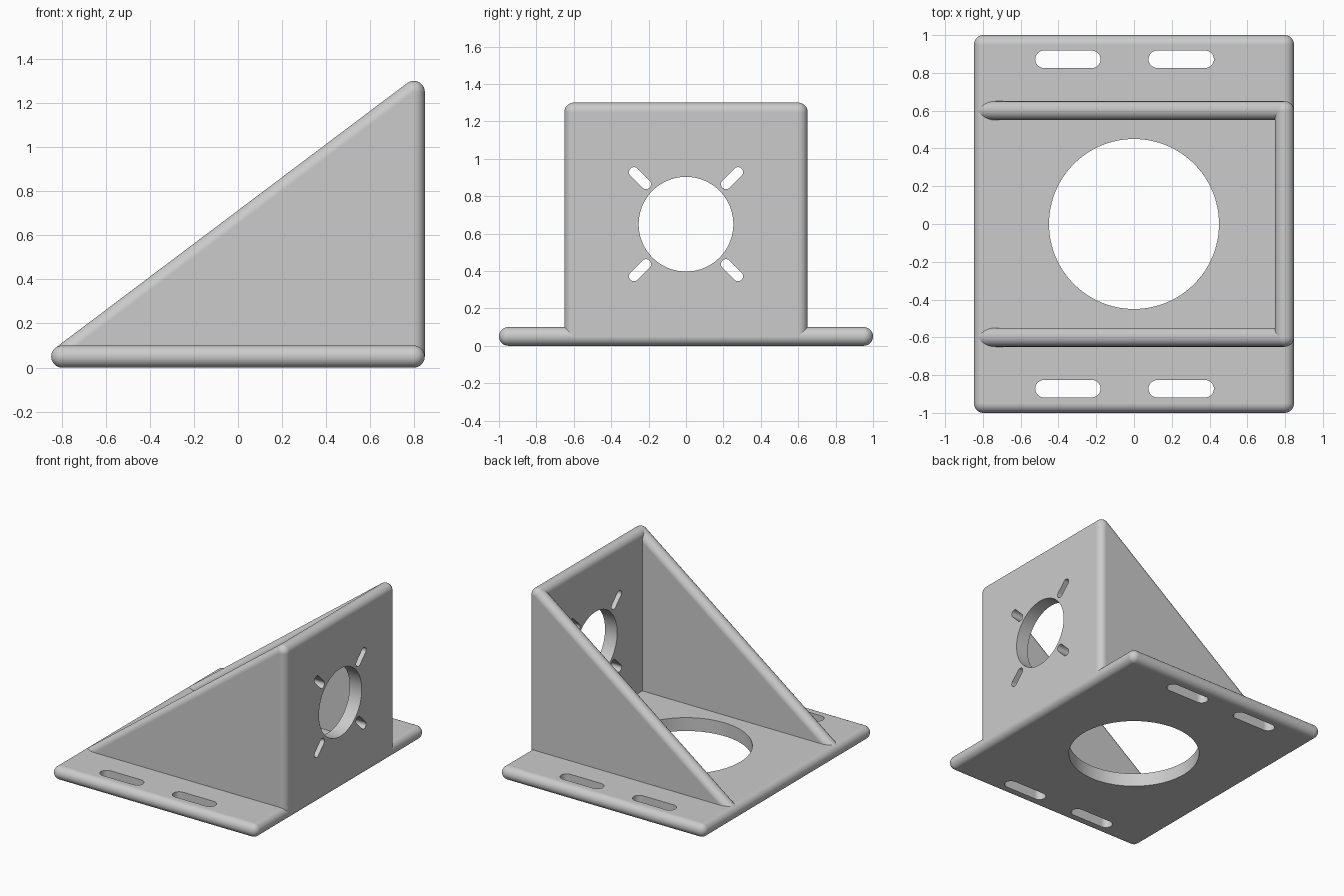
import bpy
import bmesh
import math
from mathutils import Vector, Matrix

default = bpy.data.objects.get("Cube")
if default:
    bpy.data.objects.remove(default, do_unlink=True)

R = 0.05            # edge radius, half the plate thickness
X = 0.797           # edge centre lines
Y = 0.95
RIB_Y = 0.60
TOP = 1.25
HOLE_Z = 0.65

grey = bpy.data.materials.new("plain grey")
grey.use_nodes = True
grey.diffuse_color = (0.6, 0.6, 0.6, 1)
grey.node_tree.nodes["Principled BSDF"].inputs["Base Color"].default_value = (0.6, 0.6, 0.6, 1)


def add_hull(bm, points):
    """Add the convex hull of a point cloud to bm as its own island."""
    part = bmesh.new()
    for p in points:
        part.verts.new(p)
    bmesh.ops.remove_doubles(part, verts=part.verts, dist=1e-5)
    bmesh.ops.convex_hull(part, input=part.verts)
    bmesh.ops.delete(part, geom=[v for v in part.verts if not v.link_faces], context='VERTS')
    bmesh.ops.dissolve_limit(part, angle_limit=0.005, verts=part.verts, edges=part.edges)
    bmesh.ops.recalc_face_normals(part, faces=part.faces)
    mesh = bpy.data.meshes.new("part")
    part.to_mesh(mesh)
    part.free()
    bm.from_mesh(mesh)
    bpy.data.meshes.remove(mesh)


def make_object(name, bm):
    mesh = bpy.data.meshes.new(name)
    bm.to_mesh(mesh)
    bm.free()
    mesh.materials.append(grey)
    obj = bpy.data.objects.new(name, mesh)
    bpy.context.collection.objects.link(obj)
    return obj


def rounded_plate(name, corners):
    """Plate with fully rounded edges: the hull of a ball at each corner."""
    ball = bmesh.new()
    bmesh.ops.create_uvsphere(ball, u_segments=32, v_segments=16, radius=R)
    cloud = [v.co + Vector(c) for c in corners for v in ball.verts]
    ball.free()
    bm = bmesh.new()
    add_hull(bm, cloud)
    return make_object(name, bm)


def cut(obj, slots, frame):
    """Cut round or long holes; each slot is (list of end centres, radius)."""
    bm = bmesh.new()
    for ends, radius in slots:
        n = 96 if len(ends) == 1 else 32
        angles = [2 * math.pi * i / n for i in range(n)]
        add_hull(bm, [frame @ Vector((u + radius * math.cos(a), v + radius * math.sin(a), w))
                      for u, v in ends for a in angles for w in (-0.2, 0.2)])
    cutter = make_object("hole_cutter", bm)
    cutter.hide_render = True
    mod = obj.modifiers.new("holes", 'BOOLEAN')
    mod.operation = 'DIFFERENCE'
    mod.solver = 'EXACT'
    mod.object = cutter
    bpy.context.view_layer.objects.active = obj
    bpy.ops.object.modifier_apply(modifier=mod.name)
    bpy.data.objects.remove(cutter, do_unlink=True)


# Base plate with a large opening and four mounting slots
base = rounded_plate("base_plate", [(x, y, R) for x in (-X, X) for y in (-Y, Y)])
base_holes = [([(0, 0)], 0.45)]
for y in (-0.872, 0.872):
    for x in (-0.35, 0.25):
        base_holes.append(([(x - 0.127, y), (x + 0.127, y)], 0.046))
cut(base, base_holes, Matrix.Translation((0, 0, R)))

# Upright wall with a round opening and four diagonal slots
wall = rounded_plate("upright_wall", [(X, y, z) for y in (-RIB_Y, RIB_Y) for z in (R, TOP)])
wall_holes = [([(0, 0)], 0.253)]
for sy in (-1, 1):
    for sz in (-1, 1):
        wall_holes.append(([(sy * a, sz * a) for a in (0.214, 0.278)], 0.027))
# Plane axes: u along y, v along z, depth along x
wall_frame = Matrix(((0, 0, 1, X), (1, 0, 0, 0), (0, 1, 0, HOLE_Z), (0, 0, 0, 1)))
cut(wall, wall_holes, wall_frame)

# Triangular side ribs
ribs = [rounded_plate(name, [(-X, y, R), (X, y, R), (X, y, TOP)])
        for name, y in (("front_rib", -RIB_Y), ("back_rib", RIB_Y))]

# Smooth rounded edges, crisp hole rims
for obj in [base, wall] + ribs:
    bpy.ops.object.select_all(action='DESELECT')
    obj.select_set(True)
    bpy.context.view_layer.objects.active = obj
    bpy.ops.object.shade_smooth_by_angle(angle=math.radians(35))
    weighted = obj.modifiers.new("weighted_normals", 'WEIGHTED_NORMAL')
    weighted.keep_sharp = True
